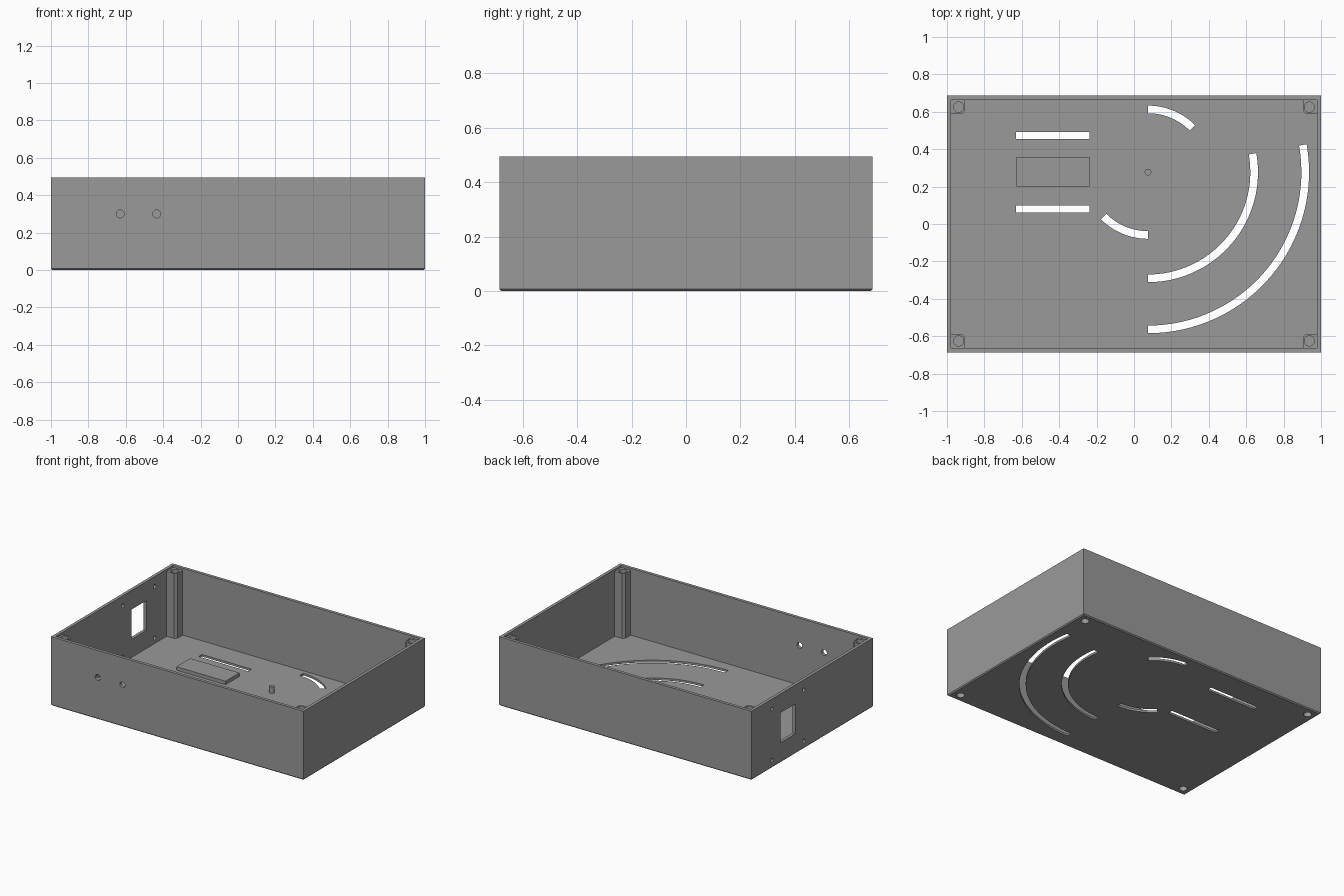
import bpy, bmesh, math

if "Cube" in bpy.data.objects:
    bpy.data.objects.remove(bpy.data.objects["Cube"])

W, D, H = 1.0, 0.686, 0.494      # half width, half depth, height
T, FLOOR = 0.022, 0.015          # wall and floor thickness
CX, CY = 0.075, 0.277            # pivot of the curved slots

grey = bpy.data.materials.new("grey plastic")
grey.diffuse_color = (0.32, 0.32, 0.32, 1)
grey.use_nodes = True
grey.node_tree.nodes["Principled BSDF"].inputs["Base Color"].default_value = grey.diffuse_color


def make(name, bm):
    bmesh.ops.recalc_face_normals(bm, faces=bm.faces)
    me = bpy.data.meshes.new(name)
    bm.to_mesh(me)
    bm.free()
    me.materials.append(grey)
    ob = bpy.data.objects.new(name, me)
    bpy.context.collection.objects.link(ob)
    return ob


def prism(bm, pts, z0, z1, axis="z"):
    """Extrude a 2D outline along an axis."""
    def at(a, b, c):
        return {"z": (a, b, c), "y": (a, c, b), "x": (c, a, b)}[axis]
    lo = [bm.verts.new(at(a, b, z0)) for a, b in pts]
    hi = [bm.verts.new(at(a, b, z1)) for a, b in pts]
    faces = [bm.faces.new(lo[::-1]), bm.faces.new(hi)]
    n = len(pts)
    for i in range(n):
        j = (i + 1) % n
        faces.append(bm.faces.new((lo[i], lo[j], hi[j], hi[i])))
    bmesh.ops.recalc_face_normals(bm, faces=faces)


def rect(a0, a1, b0, b1):
    return [(a0, b0), (a1, b0), (a1, b1), (a0, b1)]


def circle(a, b, r, n=32):
    return [(a + r * math.cos(2 * math.pi * i / n), b + r * math.sin(2 * math.pi * i / n)) for i in range(n)]


def arc_slot(r0, r1, d0, d1, n=32):
    angles = [math.radians(d0 + (d1 - d0) * i / n) for i in range(n + 1)]
    ring = lambda r, seq: [(CX + r * math.cos(t), CY + r * math.sin(t)) for t in seq]
    return ring(r1, angles) + ring(r0, angles[::-1])


def cut(ob, cutter):
    mod = ob.modifiers.new("cut", "BOOLEAN")
    mod.operation, mod.solver, mod.object = "DIFFERENCE", "EXACT", cutter
    dg = bpy.context.evaluated_depsgraph_get()
    me = bpy.data.meshes.new_from_object(ob.evaluated_get(dg))
    ob.modifiers.clear()
    ob.data = me


def smooth(ob):
    bpy.ops.object.select_all(action="DESELECT")
    ob.select_set(True)
    bpy.context.view_layer.objects.active = ob
    bpy.ops.object.shade_smooth_by_angle(angle=math.radians(30))


# Open box with a chamfered bottom edge
bm = bmesh.new()
prism(bm, rect(-W, W, -D, D), 0, H)
low = [e for e in bm.edges if all(v.co.z < 0.001 for v in e.verts)]
bmesh.ops.bevel(bm, geom=low, offset=0.0075, segments=1, affect="EDGES")
case = make("case", bm)

bm = bmesh.new()
prism(bm, rect(-W + T, W - T, -D + T, D - T), FLOOR, H + 0.1)
cavity = make("cavity_cutter", bm)

# Floor slots, wall holes and side window
bm = bmesh.new()
for y in (0.081, 0.473):
    prism(bm, rect(-0.63, -0.237, y - 0.019, y + 0.019), -0.05, 0.05)
for r, d0, d1 in ((0.315, 45, 90), (0.315, 225, 270), (0.547, 270, 370), (0.82, 270, 370)):
    prism(bm, arc_slot(r, r + 0.041, d0, d1), -0.05, 0.05)
for x in (-0.63, -0.435):
    prism(bm, circle(x, 0.30, 0.021), -D - 0.05, -D + 0.06, "y")
prism(bm, rect(0.192, 0.36, 0.145, 0.358), -W - 0.05, -W + 0.05, "x")
for y in (0.095, 0.455):
    for z in (0.055, 0.422):
        prism(bm, circle(y, z, 0.014, 20), -W - 0.05, -W + 0.05, "x")
openings = make("opening_cutter", bm)

# Screw pockets, top and bottom of each corner
corners = [(sx, sy) for sx in (-1, 1) for sy in (-1, 1)]
bm = bmesh.new()
for sx, sy in corners:
    c = circle(sx * 0.938, sy * 0.625, 0.027)
    prism(bm, c, -0.05, 0.05)
    prism(bm, c, 0.38, H + 0.05)
pockets = make("pocket_cutter", bm)

# Corner posts with a clipped inner corner
bm = bmesh.new()
x0, x1, y0, y1, k = 0.903, W - T, 0.59, D - T, 0.016
for sx, sy in corners:
    outline = [(x0 + k, y0), (x1, y0), (x1, y1), (x0, y1), (x0, y0 + k)]
    prism(bm, [(sx * x, sy * y) for x, y in outline], FLOOR, 0.479)
posts = make("corner_posts", bm)

for ob, cutters in ((case, (cavity, openings, pockets)), (posts, (pockets,))):
    for c in cutters:
        cut(ob, c)
    smooth(ob)
for c in (cavity, openings, pockets):
    bpy.data.objects.remove(c)

# Raised pad and pivot pin on the floor
bm = bmesh.new()
prism(bm, rect(-0.628, -0.238, 0.2, 0.357), FLOOR, 0.04)
make("raised_pad", bm)
bm = bmesh.new()
prism(bm, circle(CX, CY, 0.018), FLOOR, 0.06)
smooth(make("pivot_pin", bm))
